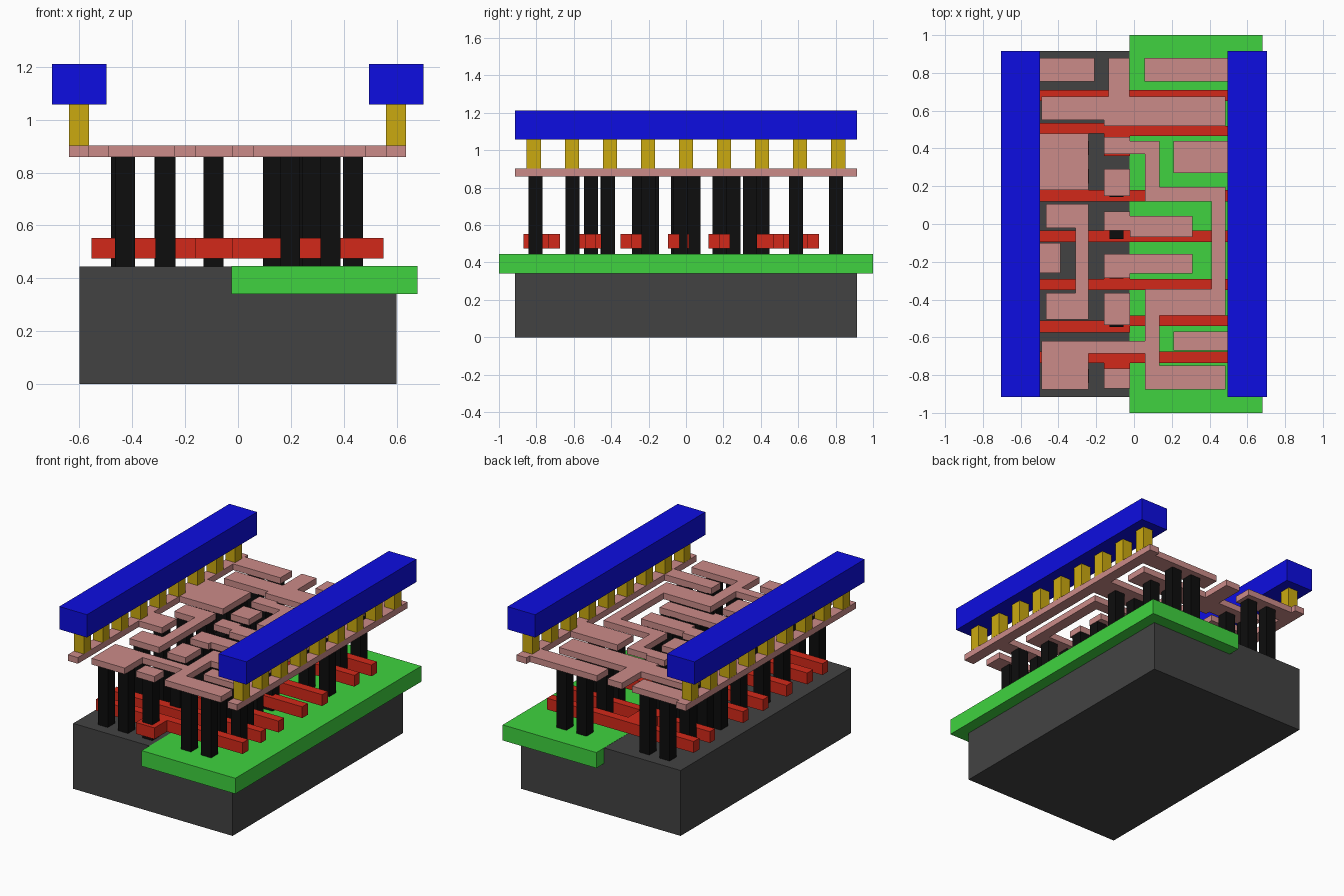
import bpy, bmesh


def material(name, rgb):
    m = bpy.data.materials.new(name)
    m.diffuse_color = (*rgb, 1)
    return m


DARK = material("dark_grey", (0.055, 0.055, 0.055))
GREEN = material("green", (0.05, 0.65, 0.05))
RED = material("red", (0.65, 0.022, 0.01))
BLACK = material("black", (0.004, 0.004, 0.004))
PINK = material("pink", (0.6, 0.26, 0.25))
GOLD = material("gold", (0.6, 0.4, 0.005))
BLUE = material("blue", (0.004, 0.004, 0.75))


def layer(name, outlines, z0, z1, mat):
    """Extrude flat outlines between two heights into one object."""
    bm = bmesh.new()
    for pts in outlines:
        face = bm.faces.new([bm.verts.new((x, y, z0)) for x, y in pts])
        ext = bmesh.ops.extrude_face_region(bm, geom=[face], use_keep_orig=True)
        for v in ext["geom"]:
            if isinstance(v, bmesh.types.BMVert):
                v.co.z = z1
    bmesh.ops.recalc_face_normals(bm, faces=bm.faces)
    me = bpy.data.meshes.new(name)
    bm.to_mesh(me)
    bm.free()
    me.materials.append(mat)
    ob = bpy.data.objects.new(name, me)
    bpy.context.collection.objects.link(ob)
    return ob


def rect(x0, x1, y0, y1):
    return [(x0, y0), (x1, y0), (x1, y1), (x0, y1)]


def square(x, y, s=0.075):
    return rect(x - s / 2, x + s / 2, y - s / 2, y + s / 2)


# base block and the well sunk into its right half
layer("substrate", [rect(-0.6, 0.6, -0.915, 0.915)], 0, 0.445, DARK)
layer("well", [rect(-0.025, 0.68, -1, 1)], 0.34, 0.446, GREEN)

# gate bars, each with its contact pad between x = L and R
L, R, X0, X1 = -0.16, -0.02, -0.555, 0.55


def gate(y0, y1, pad):
    if pad > y1:
        return [(X0, y0), (X1, y0), (X1, y1), (R, y1), (R, pad), (L, pad), (L, y1), (X0, y1)]
    return [(X0, y0), (L, y0), (L, pad), (R, pad), (R, y0), (X1, y0), (X1, y1), (X0, y1)]


twin_gate = [(X0, 0.65), (L, 0.65), (L, 0.535), (X0, 0.535), (X0, 0.48), (L, 0.48),
             (L, 0.36), (R, 0.36), (R, 0.465), (X1, 0.465), (X1, 0.52), (R, 0.52),
             (R, 0.65), (X1, 0.65), (X1, 0.71), (X0, 0.71)]
stepped_gate = [(X0, -0.575), (R, -0.575), (R, -0.54), (X1, -0.54), (X1, -0.485),
                (R, -0.485), (R, -0.455), (L, -0.455), (L, -0.51), (X0, -0.51)]
layer("gates", [twin_gate, gate(0.12, 0.18, 0.235), gate(-0.095, -0.035, 0.015),
                gate(-0.35, -0.29, -0.2), stepped_gate, gate(-0.735, -0.675, -0.87)],
      0.475, 0.552, RED)

# vertical contact posts: on the gate pads, then on the left and right strips
pad_x = -0.093
spots = [(pad_x, y, 0.475) for y in (0.41, 0.18, -0.043, -0.252, -0.507, -0.805)]
for y in (0.803, 0.588, -0.805):
    spots += [(x, y, 0.445) for x in (-0.428, -0.275, 0.198, 0.35)]
spots += [(x, y, 0.445) for x, y in (
    (-0.428, 0.403), (-0.275, 0.403), (-0.428, 0.253), (-0.275, 0.253),
    (0.28, 0.343), (0.435, 0.343),
    (-0.428, 0.04), (-0.278, 0.04), (0.133, -0.03), (0.27, -0.03),
    (-0.443, -0.183), (0.133, -0.2), (0.27, -0.2),
    (-0.428, -0.42), (-0.278, -0.42), (0.198, -0.418), (0.35, -0.418),
    (0.28, -0.608), (0.435, -0.608))]
layer("contact_posts", [square(x, y) for x, y, z in spots], 0.445, 0.86, BLACK)

# metal tracks
left_rail = [(-0.64, -0.915), (-0.565, -0.915), (-0.565, -0.26), (-0.39, -0.26), (-0.39, -0.1),
             (-0.565, -0.1), (-0.565, 0.18), (-0.24, 0.18), (-0.24, 0.48), (-0.565, 0.48),
             (-0.565, 0.755), (-0.21, 0.755), (-0.21, 0.88), (-0.565, 0.88),
             (-0.565, 0.915), (-0.64, 0.915)]
right_rail = [(0.635, -0.915), (0.635, 0.915), (0.56, 0.915), (0.56, 0.88), (0.055, 0.88),
              (0.055, 0.755), (0.56, 0.755), (0.56, 0.44), (0.208, 0.44), (0.208, 0.27),
              (0.56, 0.27), (0.56, -0.57), (0.208, -0.57), (0.208, -0.67),
              (0.56, -0.67), (0.56, -0.915)]
output_track = [(-0.49, 0.55), (L, 0.55), (L, 0.52), (0.485, 0.52), (0.485, 0.675),
                (-0.025, 0.675), (-0.025, 0.88), (-0.135, 0.88), (-0.135, 0.675), (-0.49, 0.675)]
long_track = [(L, 0.37), (0.058, 0.37), (0.058, 0.118), (0.41, 0.118), (0.41, -0.345),
              (0.058, -0.345), (0.058, -0.62), (-0.49, -0.62), (-0.49, -0.875), (-0.24, -0.875),
              (-0.24, -0.685), (0.058, -0.685), (0.058, -0.875), (0.485, -0.875),
              (0.485, -0.75), (0.135, -0.75), (0.135, -0.485), (0.485, -0.485), (0.485, 0.195),
              (0.135, 0.195), (0.135, 0.44), (R, 0.44), (R, 0.46), (L, 0.46)]
bracket_track = [(-0.465, -0.505), (-0.24, -0.505), (-0.24, 0.105), (-0.465, 0.105),
                 (-0.465, -0.02), (-0.31, -0.02), (-0.31, -0.365), (-0.465, -0.365)]
upper_finger = [(L, -0.035), (R, -0.035), (R, -0.07), (0.31, -0.07), (0.31, 0.043),
                (R, 0.043), (R, 0.065), (L, 0.065)]
lower_finger = [(L, -0.287), (R, -0.287), (R, -0.263), (0.31, -0.263), (0.31, -0.16), (L, -0.16)]
pads = [rect(L, R, 0.148, 0.29), rect(L, R, -0.535, -0.365), rect(L, R, -0.87, -0.765)]
layer("metal_tracks", [left_rail, right_rail, output_track, long_track, bracket_track,
                       upper_finger, lower_finger] + pads, 0.86, 0.902, PINK)

# studs carrying the two power bars
for side, x, bar in (("left", -0.602, -0.601), ("right", 0.598, 0.599)):
    layer(side + "_studs", [square(x, (i - 4) * 0.2035) for i in range(9)], 0.902, 1.057, GOLD)
    layer(side + "_power_bar", [rect(bar - 0.104, bar + 0.104, -0.915, 0.915)], 1.057, 1.212, BLUE)
